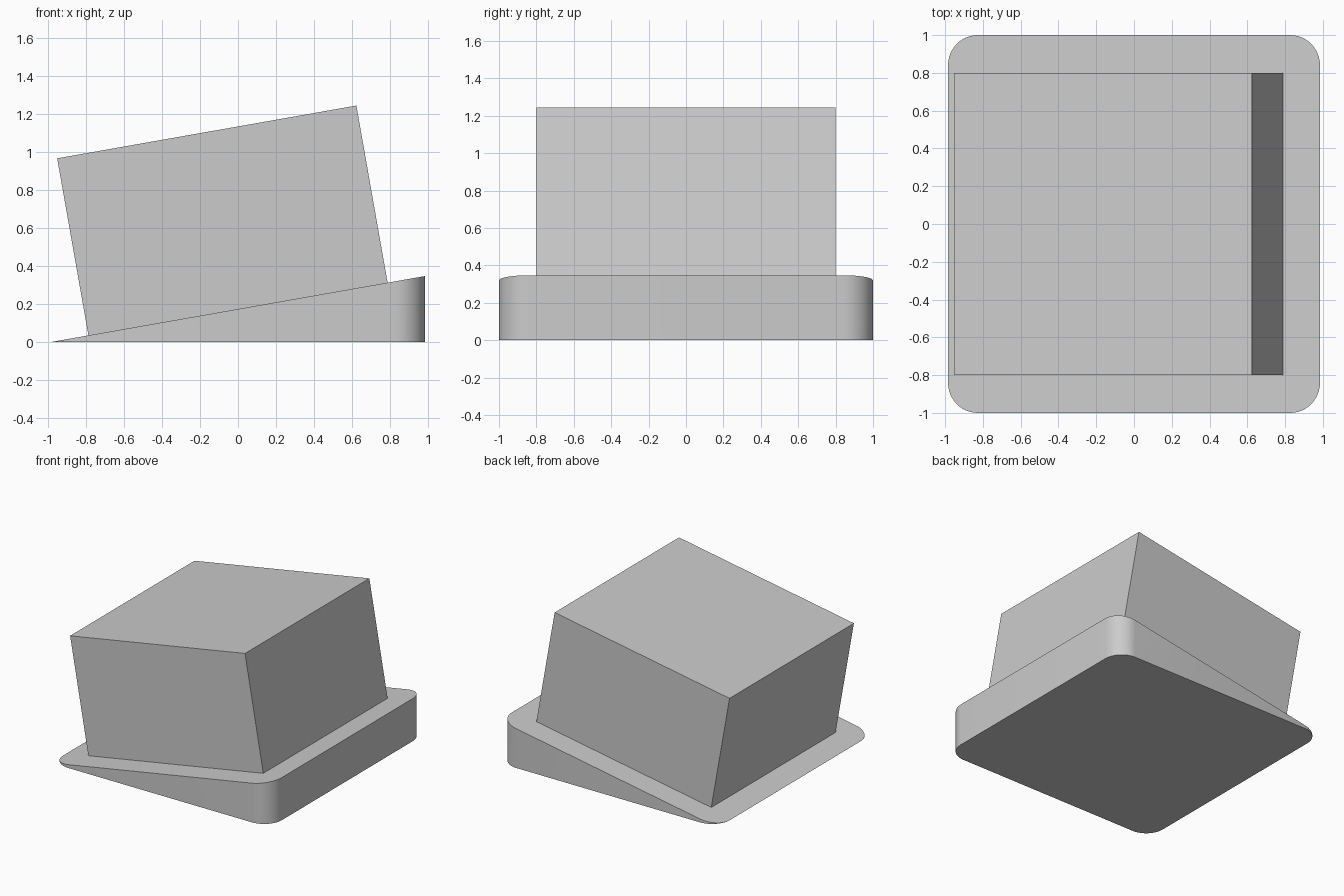
import bpy
import bmesh
from math import radians, sin, cos, tan
from mathutils import Matrix, Vector

TILT = radians(10)
HALF = cos(TILT)          # half length of the base along x
CORNER = 0.16
BOX_SIDE, BOX_HEIGHT = 1.6, 0.947

cube = bpy.data.objects.get("Cube")
if cube:
    bpy.data.objects.remove(cube, do_unlink=True)

grey = bpy.data.materials.new("plain grey")
grey.use_nodes = True
GREY = (0.6, 0.6, 0.6, 1)
grey.diffuse_color = GREY
grey.node_tree.nodes["Principled BSDF"].inputs["Base Color"].default_value = GREY


def add_object(name, bm):
    bmesh.ops.recalc_face_normals(bm, faces=bm.faces)
    mesh = bpy.data.meshes.new(name)
    bm.to_mesh(mesh)
    bm.free()
    mesh.materials.append(grey)
    obj = bpy.data.objects.new(name, mesh)
    bpy.context.collection.objects.link(obj)
    return obj


# Wedge base: a rounded square slab whose top is cut to the slope
bm = bmesh.new()
bmesh.ops.create_cube(bm, size=2)
upright = [e for e in bm.edges if abs(e.verts[0].co.z - e.verts[1].co.z) > 1]
bmesh.ops.bevel(bm, geom=upright, offset=CORNER, segments=12, profile=0.5, affect='EDGES')
for v in bm.verts:
    v.co.x *= HALF
    v.co.z = (v.co.x + HALF) * tan(TILT) if v.co.z > 0 else 0
bmesh.ops.remove_doubles(bm, verts=bm.verts, dist=0.0001)
base = add_object("wedge_base", bm)

# Smooth rounded corners, crisp rims
bpy.ops.object.select_all(action='DESELECT')
base.select_set(True)
bpy.context.view_layer.objects.active = base
bpy.ops.object.shade_smooth_by_angle(angle=radians(9.5))

# Box resting on the slope, tilted with it
bm = bmesh.new()
bmesh.ops.create_cube(bm, size=1)
bmesh.ops.scale(bm, verts=bm.verts, vec=(BOX_SIDE, BOX_SIDE, BOX_HEIGHT))
up = Vector((-sin(TILT), 0, cos(TILT)))
centre = Vector((0, 0, HALF * tan(TILT))) + up * BOX_HEIGHT / 2
bm.transform(Matrix.Translation(centre) @ Matrix.Rotation(-TILT, 4, 'Y'))
add_object("tilted_box", bm)
